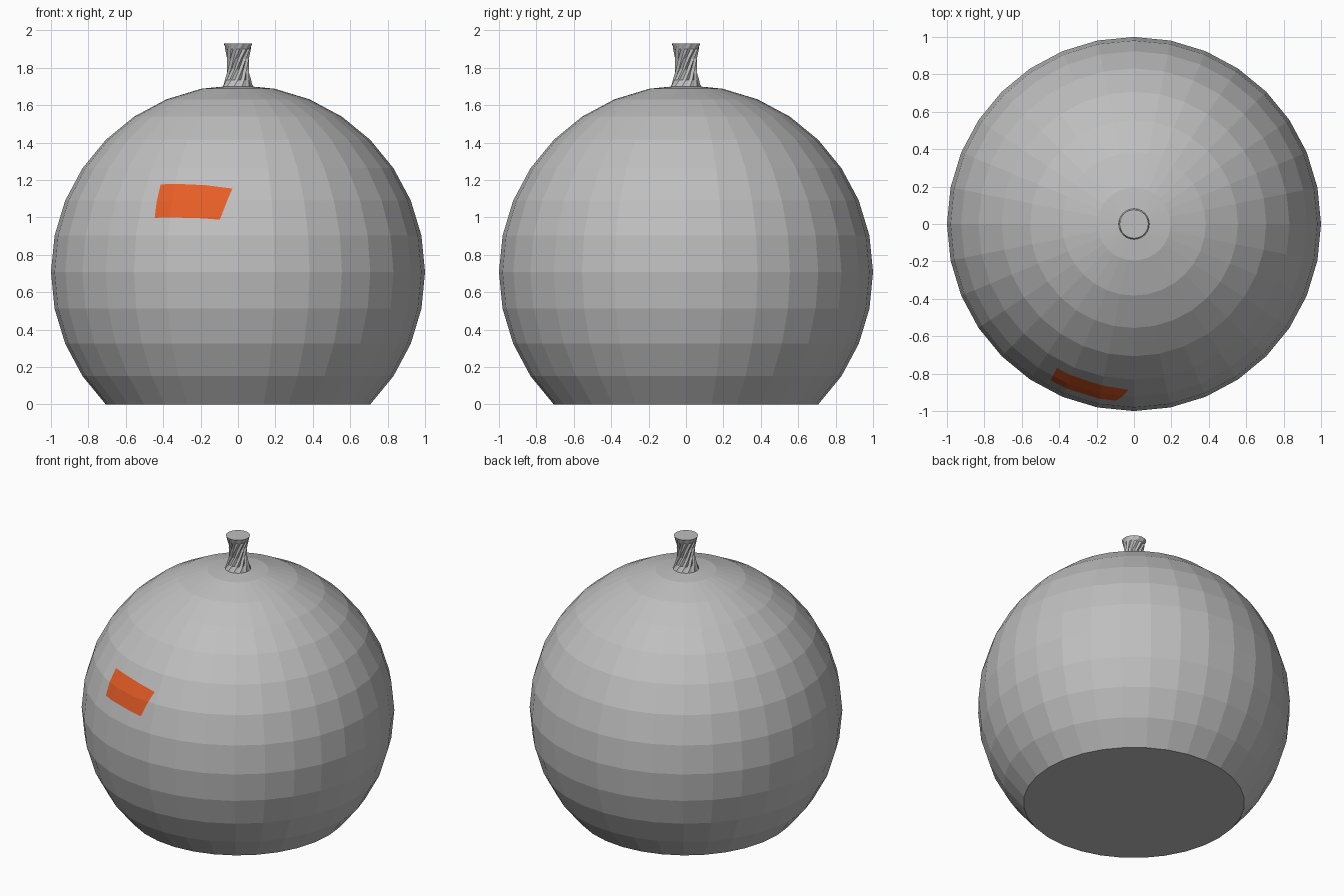
import bpy, bmesh, math
from mathutils import Vector

if "Cube" in bpy.data.objects:
    bpy.data.objects.remove(bpy.data.objects["Cube"])


def material(name, rgb):
    m = bpy.data.materials.new(name)
    m.diffuse_color = (*rgb, 1)
    m.use_nodes = True
    m.node_tree.nodes["Principled BSDF"].inputs["Base Color"].default_value = m.diffuse_color
    return m


grey = material("stone grey", (0.52, 0.52, 0.52))
orange = material("orange", (0.8, 0.11, 0.02))


def finish(bm, name, mats):
    bmesh.ops.recalc_face_normals(bm, faces=bm.faces)
    me = bpy.data.meshes.new(name)
    bm.to_mesh(me)
    bm.free()
    for m in mats:
        me.materials.append(m)
    ob = bpy.data.objects.new(name, me)
    bpy.context.collection.objects.link(ob)
    return ob


# Round body: faceted sphere with its bottom cut flat
bm = bmesh.new()
bmesh.ops.create_uvsphere(bm, u_segments=32, v_segments=16, radius=1)
base = math.sin(math.pi / 4)
bmesh.ops.delete(bm, geom=[v for v in bm.verts if v.co.z < -base - 0.01], context='VERTS')
bmesh.ops.holes_fill(bm, edges=[e for e in bm.edges if e.is_boundary], sides=0)

# Orange patch: cut along planes through the sphere centre, then colour the inside
corners = [Vector((x, -math.sqrt(1 - x * x - (z - base) ** 2), z - base))
           for x, z in ((-0.45, 1.0), (-0.098, 0.99), (-0.03, 1.157), (-0.417, 1.18))]
planes = [a.cross(b).normalized() for a, b in zip(corners, corners[1:] + corners[:1])]
middle = sum(corners, Vector()).normalized()
planes = [n if n.dot(middle) > 0 else -n for n in planes]
for n in planes:
    near = [f for f in bm.faces if (f.calc_center_median() - middle).length < 0.42]
    geom = near + list({e for f in near for e in f.edges}) + list({v for f in near for v in f.verts})
    bmesh.ops.bisect_plane(bm, geom=geom, dist=1e-5, plane_co=(0, 0, 0), plane_no=n)
for f in bm.faces:
    c = f.calc_center_median()
    if all(n.dot(c) > 0 for n in planes):
        f.material_index = 1
bmesh.ops.translate(bm, verts=bm.verts, vec=(0, 0, base))
finish(bm, "body", [grey, orange])

# Twisted stem: rings turned step by step, ridged in the waist
bm = bmesh.new()
SIDES = 24
profile = [(1.68, 0.086, 0), (1.70, 0.082, 0.0), (1.735, 0.066, 0.06), (1.79, 0.053, 0.1),
           (1.85, 0.055, 0.1), (1.90, 0.066, 0.05), (1.93, 0.077, 0)]
rings = []
for z, r, ridge in profile:
    turn = math.radians(95) * (z - 1.70) / 0.23
    ring = []
    for i in range(SIDES):
        a = 2 * math.pi * i / SIDES + turn
        rr = r * (1 + (ridge if i % 2 else -ridge))
        ring.append(bm.verts.new((rr * math.cos(a), rr * math.sin(a), z)))
    rings.append(ring)
for lo, hi in zip(rings, rings[1:]):
    for i in range(SIDES):
        j = (i + 1) % SIDES
        bm.faces.new((lo[i], lo[j], hi[j], hi[i]))
bm.faces.new(rings[-1])
bm.faces.new(rings[0][::-1])
finish(bm, "stem", [grey])
